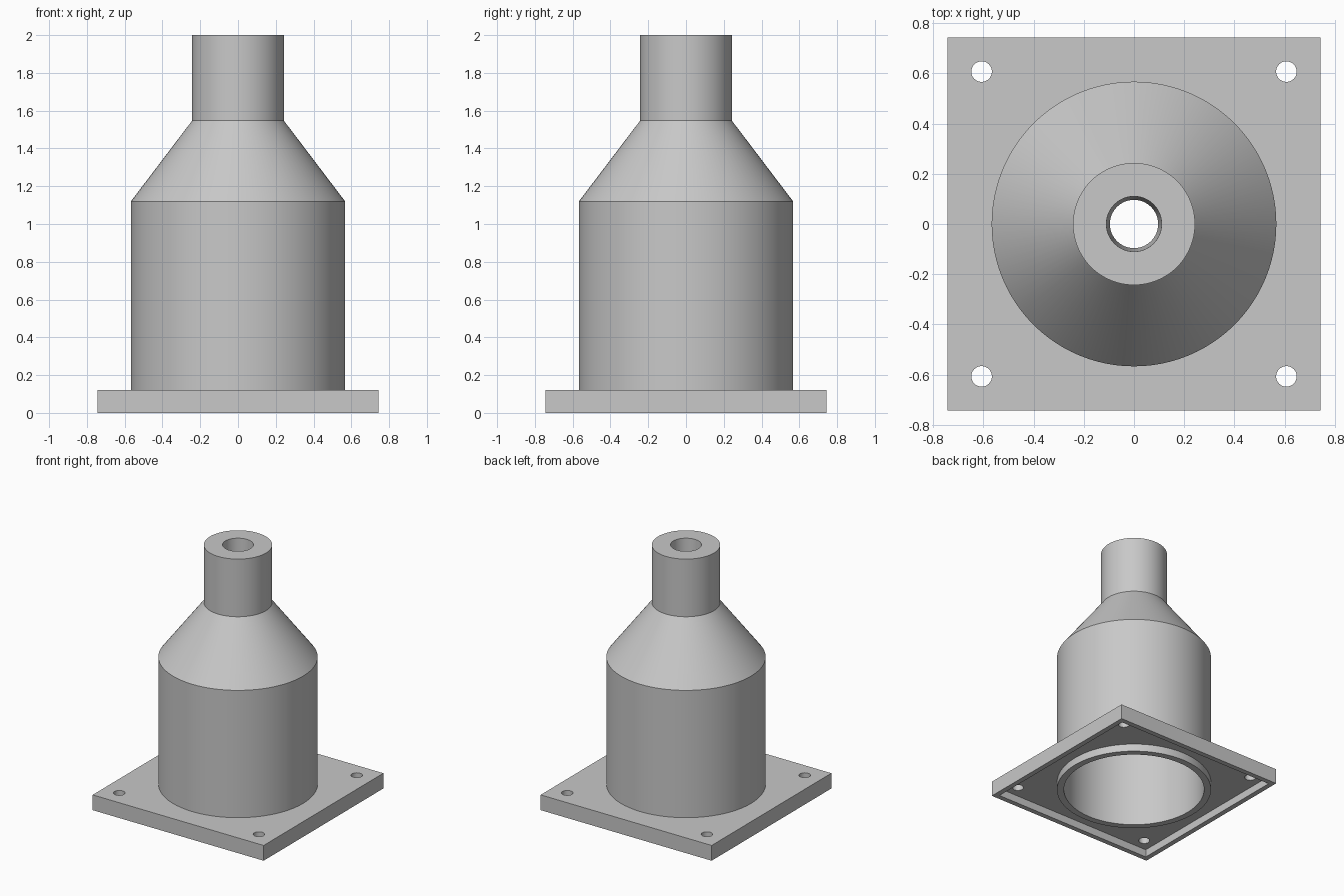
import bpy
import bmesh
from math import tau
from mathutils import Vector

cube = bpy.data.objects.get("Cube")
if cube:
    bpy.data.objects.remove(cube, do_unlink=True)

GREY = (0.58, 0.58, 0.58, 1)
grey = bpy.data.materials.new("plain grey")
grey.use_nodes = True
grey.diffuse_color = GREY
grey.node_tree.nodes["Principled BSDF"].inputs["Base Color"].default_value = GREY

HALF = 0.743       # half width of the base plate
THICK = 0.12
RECESS = 0.06      # depth of the underside pocket
RIM = 0.04
HOLE_AT = 0.607


def finish(name, bm):
    bmesh.ops.recalc_face_normals(bm, faces=bm.faces[:])
    mesh = bpy.data.meshes.new(name)
    bm.to_mesh(mesh)
    bm.free()
    mesh.materials.append(grey)
    obj = bpy.data.objects.new(name, mesh)
    bpy.context.collection.objects.link(obj)
    return obj


def box(name, half, z0, z1):
    bm = bmesh.new()
    bmesh.ops.create_cube(bm, size=1)
    bmesh.ops.scale(bm, vec=(2 * half, 2 * half, z1 - z0), verts=bm.verts)
    bmesh.ops.translate(bm, vec=(0, 0, (z0 + z1) / 2), verts=bm.verts)
    return finish(name, bm)


def cylinder(name, x, y, radius, sides):
    bm = bmesh.new()
    bmesh.ops.create_cone(bm, cap_ends=True, segments=sides,
                          radius1=radius, radius2=radius, depth=1)
    bmesh.ops.translate(bm, vec=(x, y, 0), verts=bm.verts)
    return finish(name, bm)


def lathe(name, profile, sides):
    """Revolve a closed (radius, height) outline about z."""
    bm = bmesh.new()
    verts = [bm.verts.new((r, 0, z)) for r, z in profile]
    edges = [bm.edges.new((v, verts[i - 1])) for i, v in enumerate(verts)]
    bmesh.ops.spin(bm, geom=verts + edges, cent=Vector(), axis=(0, 0, 1),
                   angle=tau, steps=sides, use_merge=True)
    bmesh.ops.remove_doubles(bm, verts=bm.verts[:], dist=0.0001)
    return finish(name, bm)


def cut(target, cutter):
    cutter.hide_render = True
    mod = target.modifiers.new("cut", "BOOLEAN")
    mod.operation = "DIFFERENCE"
    mod.solver = "EXACT"
    mod.object = cutter
    bpy.context.view_layer.objects.active = target
    bpy.ops.object.modifier_apply(modifier=mod.name)
    bpy.data.objects.remove(cutter, do_unlink=True)


# Square base plate: underside pocket, centre opening, four bolt holes
plate = box("base_plate", HALF, 0, THICK)
cut(plate, box("pocket_cutter", HALF - RIM, -0.1, RECESS))
cut(plate, cylinder("centre_cutter", 0, 0, 0.545, 96))
for sx in (-1, 1):
    for sy in (-1, 1):
        cut(plate, cylinder("bolt_cutter", sx * HOLE_AT, sy * HOLE_AT, 0.041, 32))

# Hollow body, shoulder and neck; the wall runs down through the plate
body = lathe("hollow_body", [
    (0.567, 0), (0.567, 1.12), (0.243, 1.547), (0.243, 2),
    (0.11, 2), (0.096, 1.547), (0.516, 1.06), (0.516, 0),
], 96)

# Soft shading on the round walls, crisp edges elsewhere
bpy.ops.object.select_all(action="DESELECT")
body.select_set(True)
plate.select_set(True)
bpy.context.view_layer.objects.active = body
bpy.ops.object.shade_smooth_by_angle(angle=0.5)
